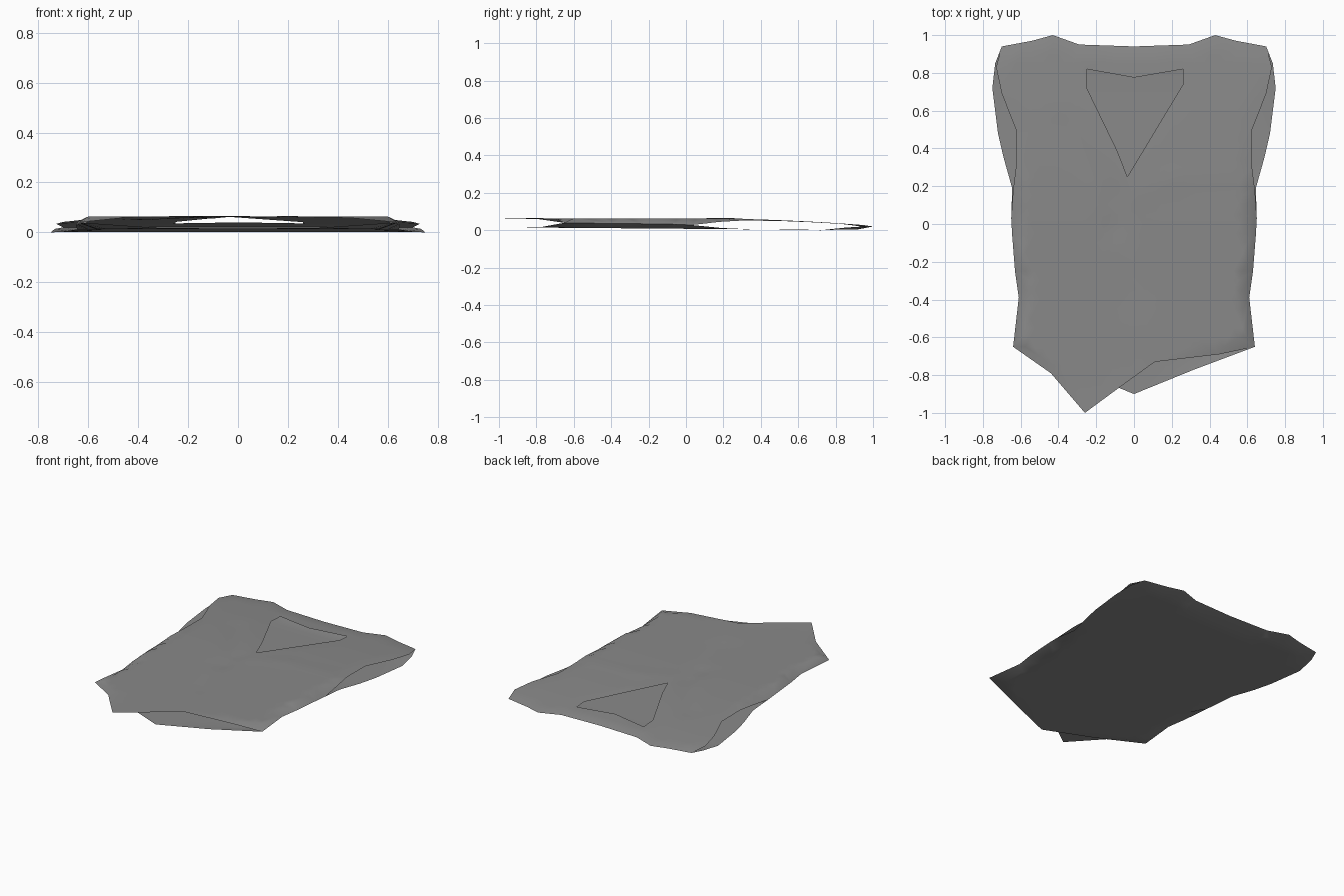
import bpy
import bmesh
from math import exp
from mathutils import Vector
from mathutils.geometry import delaunay_2d_cdt, intersect_point_line

cube = bpy.data.objects.get("Cube")
if cube:
    bpy.data.objects.remove(cube, do_unlink=True)

# One plain cloth colour
cloth = bpy.data.materials.new("grey_cloth")
cloth.use_nodes = True
grey = (0.25, 0.25, 0.25, 1)
cloth.diffuse_color = grey
cloth.node_tree.nodes["Principled BSDF"].inputs["Base Color"].default_value = grey


def mirror(points):
    """The same points on the other side, in reverse order."""
    return [(-x, y, z) for x, y, z in reversed(points)]


def inside(p, loop):
    """Even-odd test of a flat point against a closed loop."""
    result = False
    for a, b in zip(loop, loop[1:] + loop[:1]):
        if (a[1] > p[1]) != (b[1] > p[1]):
            if p[0] < a[0] + (b[0] - a[0]) * (p[1] - a[1]) / (b[1] - a[1]):
                result = not result
    return result


def distance(p, a, b):
    """Flat distance from a point to a segment."""
    p, a, b = (Vector((q[0], q[1], 0)) for q in (p, a, b))
    t = intersect_point_line(p, a, b)[1]
    return (p - a.lerp(b, min(max(t, 0), 1))).length


def panel(name, loops, height, step, flip):
    """Fill the first loop, less the others, with a sheet draped to a height rule."""
    points, edges = [], []
    for loop in loops:
        start, count = len(points), len(loop)
        points += loop
        edges += [(start + i, start + (i + 1) % count) for i in range(count)]
    borders = [(points[a], points[b]) for a, b in edges]

    def covered(p):
        return inside(p, loops[0]) and not any(inside(p, h) for h in loops[1:])

    # Inner points keep clear of the borders
    cells = int(1 / step)
    for i in range(-cells, cells + 1):
        for j in range(-cells, cells + 1):
            p = (i * step + (j % 2) * step / 2, j * step)
            if covered(p) and min(distance(p, a, b) for a, b in borders) > step * 0.6:
                points.append((p[0], p[1], height(*p)))

    flat = [Vector(p[:2]) for p in points]
    verts, _, faces, origin, _, _ = delaunay_2d_cdt(flat, edges, [], 0, 1e-5)
    bm = bmesh.new()
    made = [bm.verts.new((v.x, v.y, points[o[0]][2])) for v, o in zip(verts, origin)]
    for face in faces:
        middle = sum((verts[i] for i in face), Vector((0, 0))) / len(face)
        if covered(middle):
            f = bm.faces.new([made[i] for i in face])
            f.normal_update()
            if (f.normal.z < 0) != flip:
                f.normal_flip()
            f.smooth = True
    loose = [v for v in bm.verts if not v.link_faces]
    bmesh.ops.delete(bm, geom=loose, context='VERTS')
    mesh = bpy.data.meshes.new(name)
    bm.to_mesh(mesh)
    bm.free()
    mesh.materials.append(cloth)
    obj = bpy.data.objects.new(name, mesh)
    bpy.context.collection.objects.link(obj)
    return obj


# Seams shared by both panels, on the left half
shoulder = [(0.29, 0.95, 0.022), (0.43, 1, 0.02), (0.54, 0.97, 0.02), (0.7, 0.94, 0.02)]
side = [(0.65, 0.03, 0.028), (0.645, -0.06, 0.032), (0.63, -0.25, 0.035),
        (0.61, -0.39, 0.036), (0.64, -0.65, 0.04)]

# Armhole edges, on the left half
front_arm = [(0.73, 0.83, 0.034), (0.7, 0.69, 0.042), (0.625, 0.5, 0.05),
             (0.625, 0.3, 0.052), (0.64, 0.18, 0.045)]
back_arm = [(0.735, 0.85, 0.014), (0.75, 0.72, 0), (0.72, 0.48, 0.003),
            (0.69, 0.35, 0.005), (0.645, 0.19, 0.012)]

# Hems: the front one is pulled askew, the back one is a plain point
front_hem = [(0.45, -0.69, 0.058), (0.11, -0.73, 0.064), (-0.07, -0.86, 0.065),
             (-0.26, -1, 0.065), (-0.44, -0.79, 0.06)]
back_half = [(0.32, -0.77, 0.018)]
back_hem = back_half + [(0, -0.9, 0.015)] + mirror(back_half)

# Neckline opening in the front panel
neck = [(-0.25, 0.82, 0.036), (0, 0.775, 0.04), (0.26, 0.82, 0.036), (0.26, 0.74, 0.041),
        (-0.035, 0.25, 0.062), (-0.09, 0.39, 0.058), (-0.25, 0.72, 0.042)]

# Creases that meet near the middle of the front: start, end, depth
creases = [((-0.38, 0.52), (-0.11, 0.13), -0.004),
           ((-0.11, 0.13), (-0.1, -0.02), -0.006),
           ((-0.1, -0.02), (0, -0.4), -0.003),
           ((-0.1, 0.12), (0.2, 0.24), 0.002),
           ((0.2, 0.24), (0.6, 0.27), 0.002)]


def front_height(x, y):
    z = 0.064 - 0.04 * max(y, 0) ** 2
    for a, b, depth in creases:
        z += depth * exp(-(distance((x, y), a, b) / 0.05) ** 2)
    return z


def back_height(x, y):
    return 0.008 - 0.008 * y + 0.012 * max(0, y - 0.7)


def outline(arm, hem):
    half = shoulder + arm + side
    return [(0, 0.94, 0.022)] + half + hem + mirror(half)


panel("front_panel", [outline(front_arm, front_hem), neck], front_height, 0.05, False)
panel("back_panel", [outline(back_arm, back_hem)], back_height, 0.07, True)
